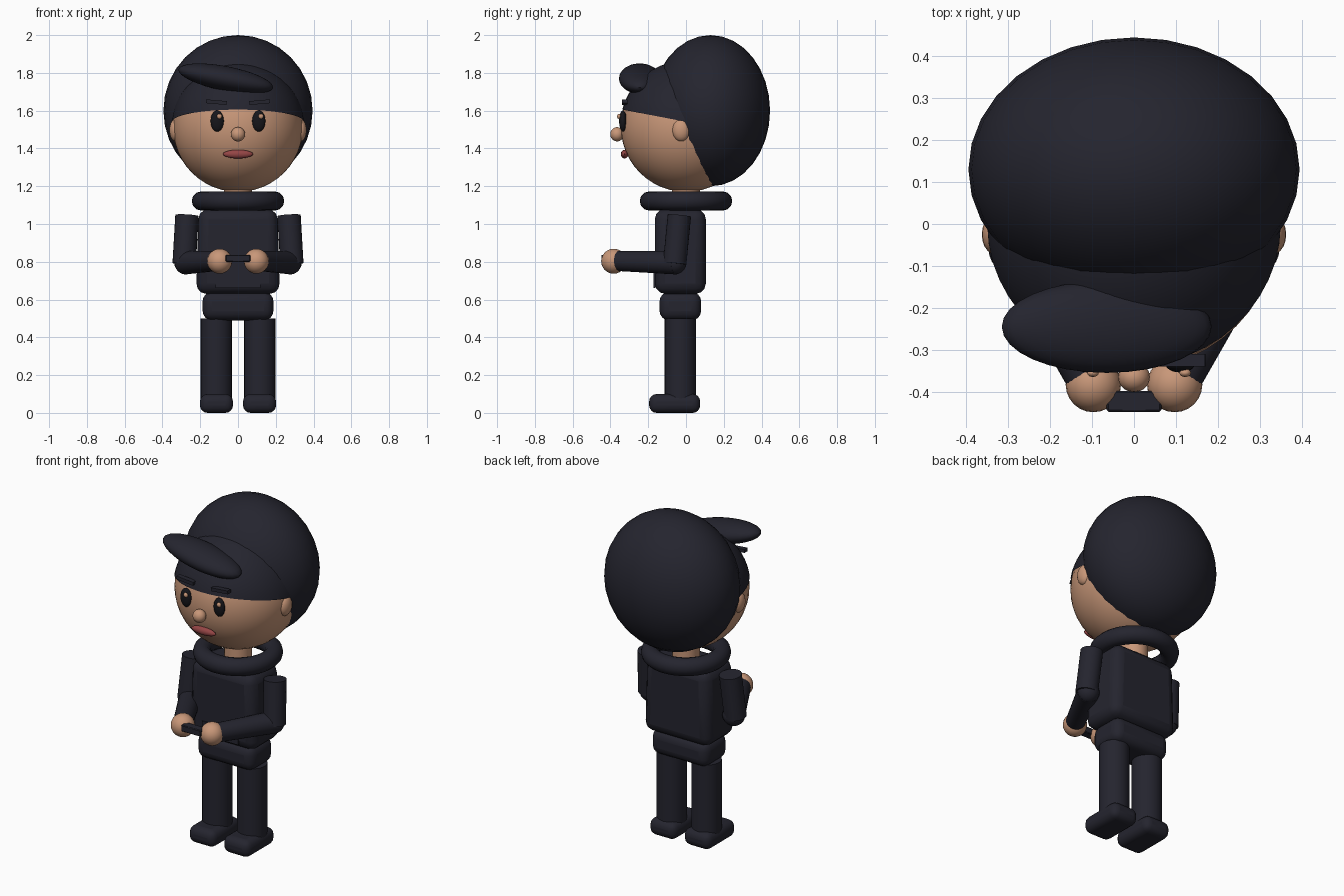
import bpy, bmesh
from mathutils import Vector, Matrix
from math import radians

old = bpy.data.objects.get("Cube")
if old:
    bpy.data.objects.remove(old, do_unlink=True)


def material(name, rgb):
    m = bpy.data.materials.new(name)
    m.use_nodes = True
    m.diffuse_color = (*rgb, 1)
    m.node_tree.nodes["Principled BSDF"].inputs["Base Color"].default_value = (*rgb, 1)
    return m


DARK = material("dark_navy", (0.018, 0.018, 0.028))
SKIN = material("warm_skin", (0.58, 0.31, 0.19))
EYE = material("eye_black", (0.008, 0.008, 0.011))
LIPS = material("lip_red", (0.3, 0.06, 0.06))


def finish(name, mat, smooth=40):
    ob = bpy.context.object
    ob.name = name
    ob.data.name = name
    ob.data.materials.append(mat)
    bpy.ops.object.transform_apply(location=False, rotation=False, scale=True)
    bpy.ops.object.shade_smooth_by_angle(angle=radians(smooth))
    return ob


def ball(name, loc, size, mat, tilt=0, seg=32):
    bpy.ops.mesh.primitive_uv_sphere_add(segments=seg, ring_count=seg // 2, location=loc,
                                         rotation=(0, radians(tilt), 0))
    bpy.context.object.scale = size
    return finish(name, mat)


def box(name, loc, size, mat, bevel=0, segments=4, tilt=0):
    bpy.ops.mesh.primitive_cube_add(size=1, location=loc, rotation=(0, radians(tilt), 0))
    bpy.context.object.scale = size
    ob = finish(name, mat)
    if bevel:
        mod = ob.modifiers.new("rounding", "BEVEL")
        mod.width = bevel
        mod.segments = segments
    return ob


def rod(name, start, end, r1, r2, mat):
    a, b = Vector(start), Vector(end)
    bpy.ops.mesh.primitive_cone_add(vertices=24, radius1=r1, radius2=r2,
                                    depth=(b - a).length, location=(a + b) / 2)
    ob = bpy.context.object
    ob.rotation_euler = (b - a).to_track_quat("Z", "Y").to_euler()
    return finish(name, mat)


# Head and hair
HEAD = (0, 0, 1.515)
ball("head", HEAD, (0.345, 0.345, 0.345), SKIN, seg=48)
ball("back_hair", (0, 0.13, 1.6), (0.395, 0.315, 0.4), DARK)
ball("fringe_sweep", (-0.065, -0.245, 1.77), (0.255, 0.11, 0.065), DARK, tilt=11)

# Front hair: a shell trimmed along a line sloping down to the ears
cap = ball("front_hair", HEAD, (0.352, 0.35, 0.35), DARK, seg=48)
bm = bmesh.new()
bm.from_mesh(cap.data)
bmesh.ops.bisect_plane(bm, geom=bm.verts[:] + bm.edges[:] + bm.faces[:],
                       plane_co=(0, -0.335, 1.605 - HEAD[2]), plane_no=(0, 0.19, 1),
                       clear_inner=True)
bm.to_mesh(cap.data)
bm.free()

# Face
ball("nose", (0, -0.365, 1.475), (0.038, 0.036, 0.038), SKIN, seg=20)
ball("mouth", (0, -0.325, 1.37), (0.08, 0.02, 0.023), LIPS, seg=20)
for side, s in (("left", 1), ("right", -1)):
    ball(side + "_eye", (s * 0.11, -0.334, 1.545), (0.035, 0.02, 0.056), EYE, seg=24)
    ball(side + "_eye_glint", (s * 0.11 + 0.012, -0.355, 1.57), (0.014, 0.01, 0.014), SKIN, seg=12)
    box(side + "_eyebrow", (s * 0.115, -0.325, 1.645), (0.11, 0.03, 0.02), DARK, tilt=-s * 5)
    ball(side + "_ear", (s * 0.33, -0.025, 1.497), (0.033, 0.048, 0.06), SKIN, seg=20)

# Neck and ring collar
rod("neck", (0, 0, 1.04), (0, 0, 1.22), 0.075, 0.075, SKIN)
bpy.ops.mesh.primitive_torus_add(major_radius=0.194, minor_radius=0.051, major_segments=40,
                                 minor_segments=12, location=(0, 0, 1.122))
finish("collar", DARK)

# Body, widening slightly towards the hem
torso = box("torso", (0, -0.03, 0.855), (0.43, 0.27, 0.45), DARK, bevel=0.055, segments=3)
for v in torso.data.vertices:
    v.co.x *= 1.03 if v.co.z < 0 else 0.97
box("front_pocket", (0, -0.167, 0.7), (0.24, 0.009, 0.08), DARK)
box("hips", (0, -0.03, 0.565), (0.375, 0.22, 0.15), DARK, bevel=0.05)

# Limbs
for side, s in (("left", 1), ("right", -1)):
    rod(side + "_leg", (s * 0.115, -0.03, 0.07), (s * 0.115, -0.03, 0.5), 0.083, 0.083, DARK)
    box(side + "_shoe", (s * 0.114, -0.06, 0.05), (0.175, 0.27, 0.1), DARK, bevel=0.04)
    rod(side + "_upper_arm", (s * 0.27, -0.035, 1.045), (s * 0.285, -0.06, 0.79), 0.062, 0.062, DARK)
    ball(side + "_elbow", (s * 0.275, -0.06, 0.795), (0.062, 0.062, 0.062), DARK, seg=24)
    rod(side + "_forearm", (s * 0.28, -0.05, 0.795), (s * 0.105, -0.375, 0.805), 0.062, 0.053, DARK)
    ball(side + "_hand", (s * 0.097, -0.383, 0.803), (0.066, 0.066, 0.066), SKIN, seg=24)

# Small bar held between the hands
box("held_bar", (0, -0.423, 0.818), (0.13, 0.05, 0.038), DARK, bevel=0.004, segments=1)
